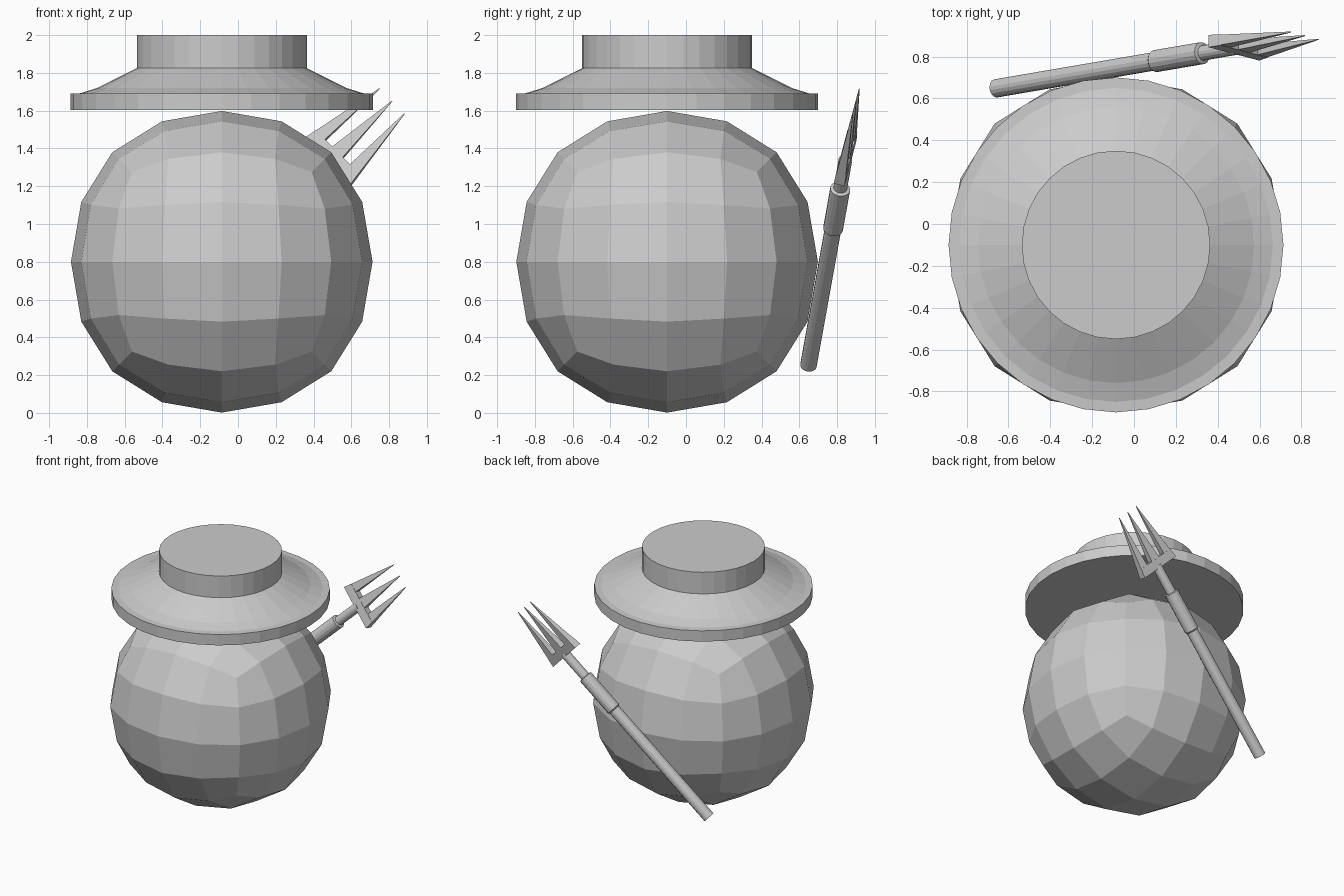
import bpy, bmesh, math
from mathutils import Vector, Matrix

if "Cube" in bpy.data.objects:
    bpy.data.objects.remove(bpy.data.objects["Cube"])

CX, CY = -0.086, -0.1


def make_object(name, bm, matrix=None):
    bmesh.ops.recalc_face_normals(bm, faces=bm.faces)
    me = bpy.data.meshes.new(name)
    bm.to_mesh(me)
    bm.free()
    ob = bpy.data.objects.new(name, me)
    bpy.context.collection.objects.link(ob)
    if matrix:
        ob.matrix_world = matrix
    return ob


def lathe(name, profile, sides, matrix):
    """Closed solid of revolution about local z from (radius, height) points."""
    bm = bmesh.new()
    rings = [[bm.verts.new((r * math.cos(2 * math.pi * i / sides),
                            r * math.sin(2 * math.pi * i / sides), z))
              for i in range(sides)] for r, z in profile]
    for a, b in zip(rings, rings[1:]):
        for i in range(sides):
            j = (i + 1) % sides
            bm.faces.new((a[i], a[j], b[j], b[i]))
    bm.faces.new(rings[0][::-1])
    bm.faces.new(rings[-1])
    return make_object(name, bm, matrix)


# Body: cube rounded by subdivision, flat faces
bm = bmesh.new()
bmesh.ops.create_cube(bm, size=1.902)
body = make_object("body", bm, Matrix.Translation((CX, CY, 0.80)))
sub = body.modifiers.new("round", 'SUBSURF')
sub.levels = sub.render_levels = 2

# Hat: flat brim, sloping shoulder, short crown
lathe("hat", [(0.80, 1.603), (0.80, 1.69), (0.75, 1.692), (0.66, 1.72),
              (0.45, 1.825), (0.45, 2.0)], 32, Matrix.Translation((CX, CY, 0)))

# Local frame of the fork: x across the prongs, y thickness, z along the shaft
along = Vector((1.475, 0.252, 1.40)).normalized()
across = Vector((0.69, -0.18, -0.69))
across = (across - along * across.dot(along)).normalized()
thick = along.cross(across)
frame = Matrix((across, thick, along)).transposed().to_4x4()
frame.translation = (-0.66, 0.648, 0.25)

# Shaft: rod, thicker sleeve, thinner neck
lathe("shaft", [(0.044, 0), (0.044, 1.05), (0.053, 1.06), (0.053, 1.37),
                (0.036, 1.375), (0.036, 1.60)], 16, frame)


# Fork head: crossbar with three tapering prongs
def frustum(bm, bottom, top):
    """Block between two rectangles given as (x0, x1, half_thickness, z)."""
    rings = [[bm.verts.new(p) for p in ((x0, -t, z), (x1, -t, z), (x1, t, z), (x0, t, z))]
             for x0, x1, t, z in (bottom, top)]
    a, b = rings
    bm.faces.new(a[::-1])
    bm.faces.new(b)
    for i in range(4):
        j = (i + 1) % 4
        bm.faces.new((a[i], a[j], b[j], b[i]))


bm = bmesh.new()
frustum(bm, (-0.175, 0.175, 0.03, 1.58), (-0.163, 0.163, 0.027, 1.65))
frustum(bm, (-0.04, 0.04, 0.025, 1.65), (-0.002, 0.002, 0.002, 2.05))
for s in (-1, 1):
    x = sorted((s * 0.095, s * 0.163))
    frustum(bm, (x[0], x[1], 0.025, 1.65), (s * 0.095 - 0.002, s * 0.095 + 0.002, 0.002, 2.05))
make_object("fork_head", bm, frame)
